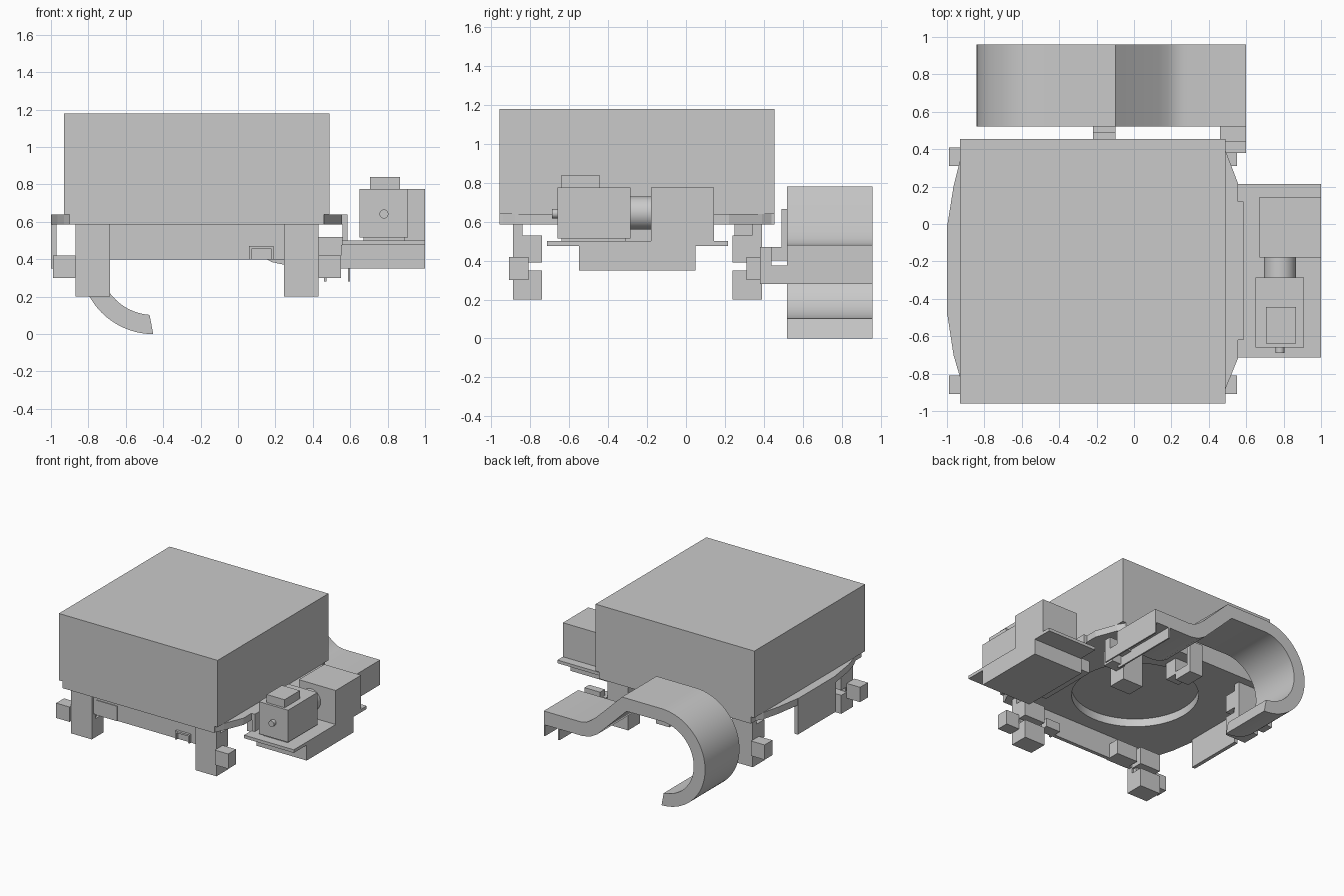
import bpy, math

if "Cube" in bpy.data.objects:
    bpy.data.objects.remove(bpy.data.objects["Cube"], do_unlink=True)

grey = bpy.data.materials.new("plain_grey")
grey.use_nodes = True
grey.diffuse_color = (0.59, 0.59, 0.59, 1)
grey.node_tree.nodes["Principled BSDF"].inputs["Base Color"].default_value = (0.59, 0.59, 0.59, 1)

CX, CY = -0.22, -0.25  # centre of the cover


def prism(name, outline, low, high, axis="z"):
    """Extrude a closed outline: (x, y) along z, or (x, z) along y."""
    place = (lambda p, h: (p[0], p[1], h)) if axis == "z" else (lambda p, h: (p[0], h, p[1]))
    n = len(outline)
    verts = [place(p, h) for h in (low, high) for p in outline]
    faces = [tuple(range(n)), tuple(range(n, 2 * n))]
    faces += [(i, (i + 1) % n, (i + 1) % n + n, i + n) for i in range(n)]
    mesh = bpy.data.meshes.new(name)
    mesh.from_pydata(verts, [], faces)
    mesh.materials.append(grey)
    obj = bpy.data.objects.new(name, mesh)
    bpy.context.collection.objects.link(obj)
    bpy.ops.object.select_all(action="DESELECT")
    bpy.context.view_layer.objects.active = obj
    obj.select_set(True)
    bpy.ops.object.mode_set(mode="EDIT")
    bpy.ops.mesh.select_all(action="SELECT")
    bpy.ops.mesh.normals_make_consistent(inside=False)
    bpy.ops.object.mode_set(mode="OBJECT")
    return obj


def box(name, x, y, z):
    x, y = sorted(x), sorted(y)
    return prism(name, [(x[0], y[0]), (x[1], y[0]), (x[1], y[1]), (x[0], y[1])], *z)


def arc(cx, cz, r, start, end, steps):
    angles = [math.radians(start + (end - start) * i / steps) for i in range(steps + 1)]
    return [(cx + r * math.cos(a), cz + r * math.sin(a)) for a in angles]


def rounded(name, cx, c, r, low, high, axis="y"):
    obj = prism(name, arc(cx, c, r, 0, 354.375, 63), low, high, axis)
    bpy.ops.object.shade_smooth_by_angle(angle=math.radians(30))
    return obj


# Cover with stepped lower edges and a round recess underneath
cover = prism("cover", [(-0.93, 1.18), (-0.93, 0.64), (-0.9, 0.64), (-0.9, 0.585), (0.46, 0.585),
                        (0.46, 0.64), (0.49, 0.64), (0.49, 1.18)], -0.96, 0.455, "y")
cutter = rounded("recess_cutter", CX, CY, 0.47, 0.5, 0.65, "z")
recess = cover.modifiers.new("round_recess", "BOOLEAN")
recess.operation = "DIFFERENCE"
recess.solver = "EXACT"
recess.object = cutter
bpy.context.view_layer.objects.active = cover
bpy.ops.object.modifier_apply(modifier=recess.name)
bpy.data.objects.remove(cutter, do_unlink=True)

# Side ledges with their hanging skirts
prism("right_ledge", [(-0.9, 0.39), (-0.93, 0.34), (-0.965, 0.2), (-0.997, 0), (-0.997, -0.49),
                      (-0.965, -0.7), (-0.93, -0.82), (-0.9, -0.88)], 0.585, 0.64)
prism("left_ledge", [(0.46, 0.44), (0.49, 0.39), (0.555, 0.22), (0.555, 0.12), (0.585, 0.12),
                     (0.585, -0.62), (0.555, -0.62), (0.555, -0.72), (0.49, -0.88), (0.46, -0.94)],
      0.585, 0.64)
box("right_skirt", (-1.0, -0.97), (-0.49, 0), (0.35, 0.64))
box("left_skirt", (0.56, 0.585), (-0.62, 0.12), (0.475, 0.6))

# Four legs with side blocks, mirrored about the centre of the cover
for sy, end in ((-1, "front"), (1, "back")):
    def y(a, b):
        return (CY + sy * a, CY + sy * b)
    for sx, side in ((-1, "right"), (1, "left")):
        def x(a, b):
            return (CX + sx * a, CX + sx * b)
        tag = end + "_" + side
        box(tag + "_leg_post", x(0.465, 0.65), y(0.59, 0.64), (0.2, 0.585))
        box(tag + "_leg_neck", x(0.48, 0.64), y(0.56, 0.6), (0.34, 0.4))
        box(tag + "_foot", x(0.465, 0.65), y(0.49, 0.635), (0.2, 0.35))
        box(tag + "_leg_block", x(0.465, 0.65), y(0.49, 0.635), (0.39, 0.53))
        box(tag + "_side_block", x(0.65, 0.77), y(0.56, 0.66), (0.3, 0.42))

# Front panel with a box and a small arched frame
box("front_panel", (-0.69, 0.25), (-0.87, -0.84), (0.4, 0.585))
box("front_box", (-0.66, -0.47), (-0.876, -0.75), (0.4, 0.52))
box("front_small_box", (0.06, 0.19), (-0.85, -0.78), (0.4, 0.47))
prism("front_small_frame", [(0.06, 0.4), (0.06, 0.47), (0.19, 0.47), (0.19, 0.4), (0.178, 0.4),
                            (0.178, 0.456), (0.072, 0.456), (0.072, 0.4)], -0.89, -0.85, "y")

# Motor stand
box("stand_link", (0.43, 0.56), (-0.5, 0), (0.42, 0.52))
box("stand_base", (0.55, 1.0), (-0.55, 0.05), (0.35, 0.475))
box("stand_plate", (0.555, 1.0), (-0.715, 0.215), (0.475, 0.5))
box("gear_box", (0.67, 1.0), (-0.18, 0.145), (0.5, 0.775))
box("motor_pad", (0.67, 0.89), (-0.64, -0.31), (0.5, 0.515))
box("motor", (0.65, 0.91), (-0.66, -0.285), (0.515, 0.775))
box("motor_top", (0.705, 0.865), (-0.64, -0.445), (0.775, 0.84))
rounded("coupling", 0.78, 0.645, 0.085, -0.285, -0.18)
rounded("motor_shaft", 0.78, 0.642, 0.024, -0.69, -0.66)

# Curled chute at the back
outer = arc(-0.453, 0.39, 0.39, 270, 90, 40)
inner = arc(-0.453, 0.39, 0.288, 90, 266, 40)
top = [(-0.1, 0.78), (0.13, 0.555), (0.18, 0.515), (0.22, 0.49), (0.27, 0.48), (0.6, 0.48)]
bottom = [(0.6, 0.37), (0.25, 0.37), (0.18, 0.385), (0.12, 0.42), (-0.14, 0.675)]
prism("curled_chute", outer + top + bottom + inner, 0.52, 0.96, "y")
bpy.ops.object.shade_smooth_by_angle(angle=math.radians(25))

# Brackets and fins that hold the chute
for name, fin_x in (("inner_chute_fin", (0.46, 0.472)), ("outer_chute_fin", (0.588, 0.6))):
    box(name, fin_x, (0.38, 0.96), (0.28, 0.375))
box("side_bracket", (0.46, 0.6), (0.38, 0.44), (0.37, 0.47))
box("side_bracket_floor", (0.46, 0.6), (0.43, 0.53), (0.355, 0.37))
box("middle_bracket", (-0.22, -0.1), (0.49, 0.525), (0.4, 0.665))
box("middle_bracket_foot", (-0.22, -0.1), (0.36, 0.5), (0.4, 0.47))
box("middle_bracket_hanger", (-0.22, -0.1), (0.25, 0.36), (0.45, 0.585))
